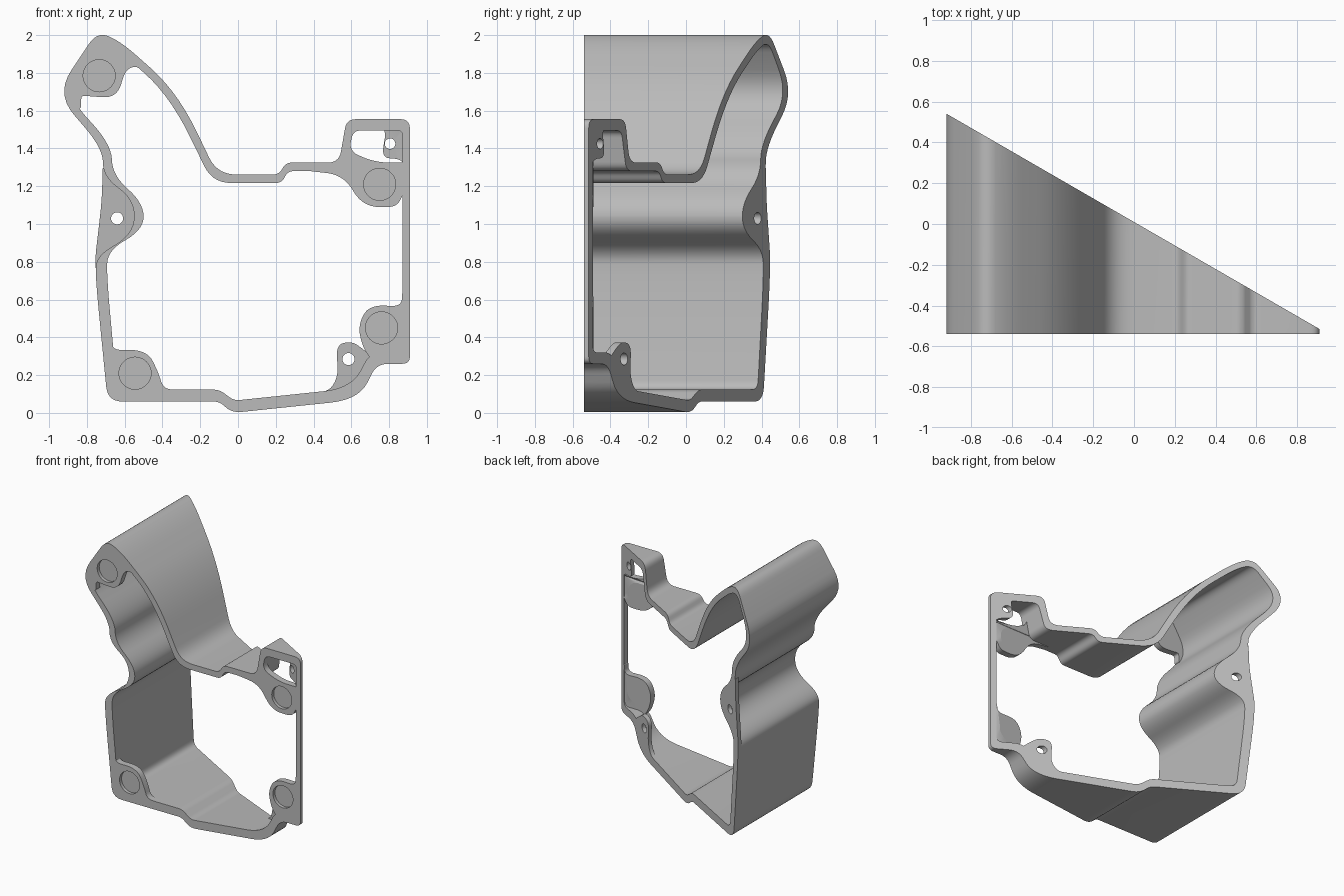
import bpy
import bmesh
import math
from mathutils import Vector

cube = bpy.data.objects.get("Cube")
if cube:
    bpy.data.objects.remove(cube)

FRONT = -0.54
PAD_BACK = FRONT + 0.05
RECESS = FRONT + 0.025
TAB = 0.04

grey = bpy.data.materials.new("plain grey")
grey.use_nodes = True
colour = (0.5, 0.5, 0.5, 1)
grey.diffuse_color = colour
grey.node_tree.nodes["Principled BSDF"].inputs["Base Color"].default_value = colour


def slant(x):
    """Depth of the sloping rear plane at a given x."""
    return 0.01 - 0.577 * x


def rounded(points, default=0.05, steps=7):
    """Closed outline with every corner softened; a point is (x, z) or (x, z, radius)."""
    outline = []
    count = len(points)
    for i, point in enumerate(points):
        corner = Vector(point[:2])
        radius = point[2] if len(point) > 2 else default
        ends = []
        for other in (points[i - 1], points[(i + 1) % count]):
            edge = Vector(other[:2]) - corner
            ends.append(corner + edge.normalized() * min(radius, 0.49 * edge.length))
        for s in range(steps + 1):
            t = s / steps
            outline.append(ends[0] * (1 - t) ** 2 + corner * 2 * t * (1 - t) + ends[1] * t * t)
    return outline


def circle(x, z, radius, sides=40):
    angles = [math.tau * i / sides for i in range(sides)]
    return [Vector((x + radius * math.cos(a), z + radius * math.sin(a))) for a in angles]


def prism(name, loops, front, back):
    """Solid between two depth functions; the first loop is the rim, the rest are holes."""
    bm = bmesh.new()
    rims = ([], [])
    for loop in loops:
        rings = []
        for depth, edges in zip((front, back), rims):
            ring = [bm.verts.new((p.x, depth(p.x), p.y)) for p in loop]
            edges += [bm.edges.new((ring[i - 1], ring[i])) for i in range(len(ring))]
            rings.append(ring)
        near, far = rings
        for i in range(len(near)):
            bm.faces.new((near[i - 1], near[i], far[i], far[i - 1]))
    for edges in rims:
        bmesh.ops.triangle_fill(bm, edges=edges, use_beauty=True)
    bmesh.ops.recalc_face_normals(bm, faces=bm.faces)
    mesh = bpy.data.meshes.new(name)
    bm.to_mesh(mesh)
    bm.free()
    mesh.materials.append(grey)
    obj = bpy.data.objects.new(name, mesh)
    bpy.context.collection.objects.link(obj)
    bpy.ops.object.select_all(action="DESELECT")
    obj.select_set(True)
    bpy.context.view_layer.objects.active = obj
    bpy.ops.object.shade_smooth_by_angle(angle=math.radians(30))
    return obj


# Wedge-shaped wall: outer and inner outlines, both dented on the right flank
outer = [
    (-.745, 2.02, .08), (-.62, 1.965, .1), (-.32, 1.7, .25), (-.11, 1.262, .1),
    (.215, 1.262, .03), (.255, 1.325, .03), (.535, 1.325, .06), (.575, 1.555, .05),
    (.91, 1.555, .05), (.91, .26, .04), (.735, .26, .06), (.64, .07, .15),
    (-.03, 0, .05), (-.1, .06, .03), (-.69, .06, .08), (-.755, .72, .2),
    (-.75, .83, .1), (-.55, .95, .13), (-.55, 1.13, .13), (-.715, 1.25, .1),
    (-.715, 1.4, .15), (-.965, 1.69, .15),
]
inner = [
    (-.74, 1.967, .07), (-.64, 1.925, .1), (-.36, 1.68, .25), (-.135, 1.217, .1),
    (.23, 1.217, .03), (.265, 1.28, .03), (.565, 1.28, .05), (.61, 1.495, .04),
    (.872, 1.495, .03), (.872, .32, .04), (.7, .32, .06), (.6, .13, .15),
    (-.02, .065, .03), (-.1, .123, .03), (-.64, .123, .05), (-.695, .72, .2),
    (-.69, .86, .1), (-.5, .97, .13), (-.5, 1.11, .13), (-.665, 1.26, .1),
    (-.67, 1.42, .15), (-.915, 1.69, .15),
]
prism("wall", [rounded(outer), rounded(inner)], lambda x: FRONT, slant)

# Front corner pads, each with a shallow round recess
pads = {
    "upper_right_pad": ((-.735, 1.785), [
        (-.86, 1.61), (-.91, 1.69), (-.745, 1.99), (-.62, 1.94), (-.34, 1.7, .1),
        (-.34, 1.66, .01), (-.48, 1.82, .1), (-.59, 1.84, .08), (-.64, 1.665, .08),
        (-.83, 1.68, .02), (-.83, 1.61, .02)]),
    "upper_left_pad": ((.75, 1.21), [
        (.38, 1.3, .01), (.38, 1.28, .01), (.56, 1.26, .1), (.66, 1.09, .1),
        (.84, 1.09), (.875, 1.16, .03), (.89, 1.16, .01), (.89, 1.325, .01),
        (.73, 1.325, .1), (.6, 1.38, .04), (.59, 1.46, .02), (.575, 1.46, .01),
        (.54, 1.305, .03)]),
    "lower_left_pad": ((.76, .45), [
        (.89, .64, .01), (.87, .64, .01), (.865, .565), (.69, .57, .08),
        (.635, .46, .06), (.66, .35), (.7, .29, .02), (.74, .28, .02), (.89, .28, .02)]),
    "lower_right_pad": ((-.545, .21), [
        (-.7, .41, .01), (-.675, .41, .01), (-.665, .333), (-.48, .333, .1),
        (-.42, .21), (-.395, .125, .06), (-.3, .123, .01), (-.3, .09, .01),
        (-.67, .09)]),
}


def pad_back(x):
    return min(PAD_BACK, slant(x))


for name, (centre, points) in pads.items():
    ring = circle(*centre, .085)
    prism(name, [rounded(points), ring], lambda x: FRONT, pad_back)
    prism(name + "_recess_floor", [ring], lambda x: RECESS, pad_back)

# Screw tabs lying along the sloping rear plane
tabs = {
    "right_screw_tab": ((-.64, 1.03, .032), [
        (-.717, 1.3, .01), (-.68, 1.26), (-.53, 1.12, .1), (-.53, .96, .1),
        (-.71, .84), (-.753, .76, .01), (-.755, .83, .04), (-.72, 1.13, .1)]),
    "lower_left_screw_tab": ((.585, .285, .032), [
        (.705, .3, .01), (.66, .34, .03), (.6, .38, .04), (.52, .36, .06),
        (.53, .2), (.49, .12), (.42, .11, .01), (.42, .09, .01), (.6, .1), (.7, .28, .02)]),
    "upper_left_screw_tab": ((.805, 1.425, .028), [
        (.77, 1.52, .01), (.78, 1.47, .02), (.76, 1.35, .06), (.85, 1.345, .03),
        (.88, 1.32, .01), (.89, 1.34, .01), (.89, 1.52, .01)]),
}
for name, (hole, points) in tabs.items():
    prism(name, [rounded(points), circle(*hole, sides=28)],
          lambda x: max(FRONT, slant(x) - TAB), slant)
